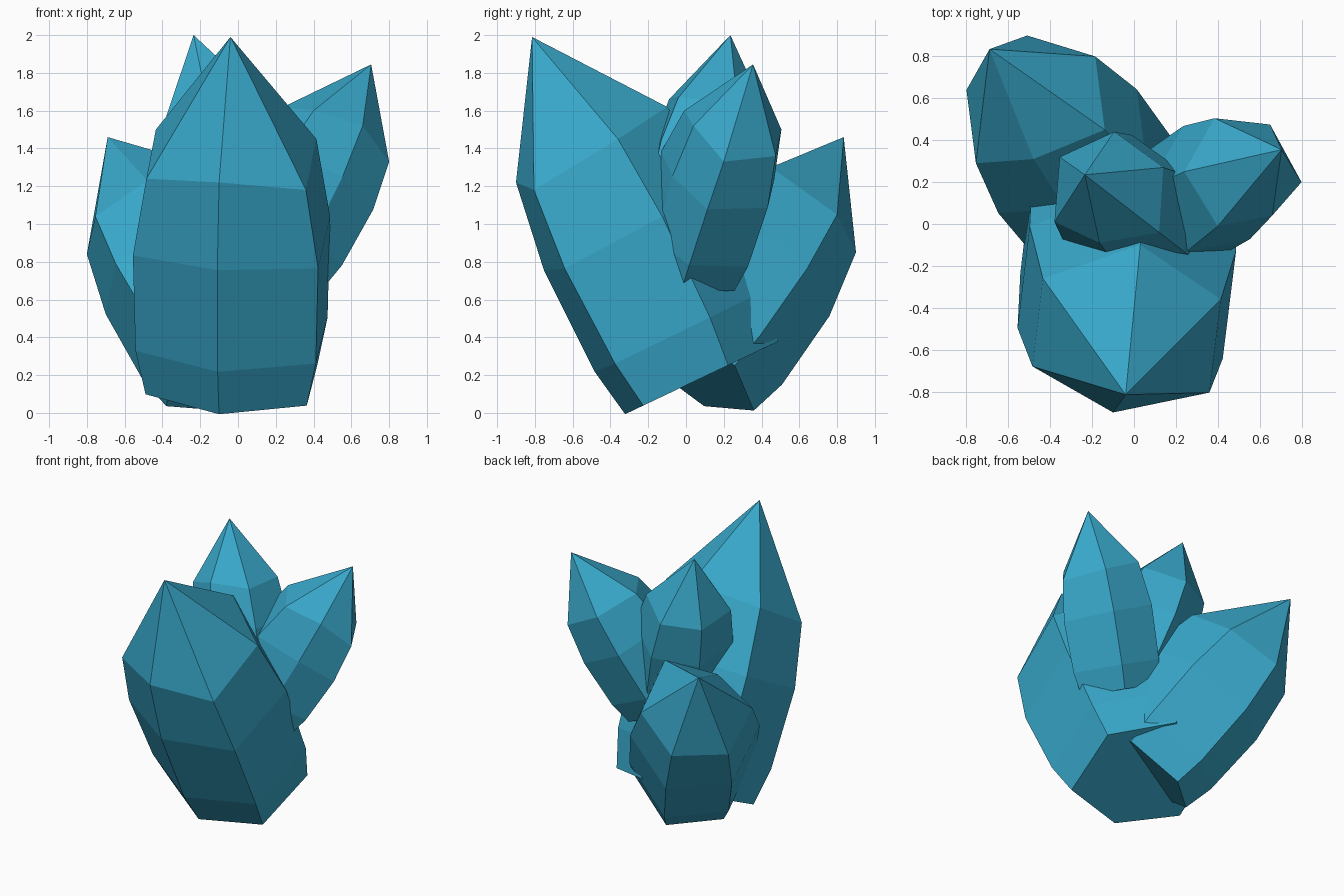
import bpy, bmesh
from mathutils import Vector

if "Cube" in bpy.data.objects:
    bpy.data.objects.remove(bpy.data.objects["Cube"])

crystal_mat = bpy.data.materials.new("crystal_blue")
crystal_mat.diffuse_color = (0.04, 0.39, 0.59, 1)
crystal_mat.use_nodes = True
crystal_mat.node_tree.nodes["Principled BSDF"].inputs["Base Color"].default_value = crystal_mat.diffuse_color

# Shared crystal profile: (fraction of the length, scale of the shoulder section)
PROFILE = [(0.0, 1.01), (0.135, 1.13), (0.433, 1.16), (0.672, 1.0)]


def crystal(name, base, apex, shoulder):
    """Six-sided crystal from its base centre, tip and shoulder corners."""
    base, apex = Vector(base), Vector(apex)
    axis = apex - base
    top = PROFILE[-1][0]
    centre = base + axis * top
    # spokes square to the axis, plus the uneven height of each shoulder corner
    spokes, lifts = [], []
    for corner in shoulder:
        d = Vector(corner) - centre
        flat = -(axis.x * d.x + axis.y * d.y) / axis.z
        spokes.append(Vector((d.x, d.y, flat)))
        lifts.append(Vector((0, 0, d.z - flat)))
    bm = bmesh.new()
    rings = [[bm.verts.new(base + axis * t + s * k + h * (t / top) ** 1.5)
              for s, h in zip(spokes, lifts)] for t, k in PROFILE]
    tip = bm.verts.new(apex)
    n = len(shoulder)
    for i in range(n):
        j = (i + 1) % n
        for lo, hi in zip(rings, rings[1:]):
            bm.faces.new((lo[i], lo[j], hi[j], hi[i]))
        bm.faces.new((rings[-1][i], rings[-1][j], tip))
    bm.faces.new(rings[0][::-1])
    bmesh.ops.recalc_face_normals(bm, faces=bm.faces)
    mesh = bpy.data.meshes.new(name)
    bm.to_mesh(mesh)
    bm.free()
    mesh.materials.append(crystal_mat)
    obj = bpy.data.objects.new(name, mesh)
    bpy.context.collection.objects.link(obj)
    return obj


# Large crystal leaning to the front
crystal("front_crystal", (-0.04, 0.05, 0.17), (-0.04, -0.815, 1.99),
        [(-0.10, -0.90, 1.22), (0.36, -0.805, 1.18), (0.415, -0.36, 1.45),
         (0.03, -0.10, 1.62), (-0.435, -0.26, 1.50), (-0.485, -0.68, 1.24)])
# Medium crystal leaning back and left
crystal("back_left_crystal", (-0.06, 0.025, 0.25), (-0.69, 0.835, 1.46),
        [(-0.51, 0.90, 0.85), (-0.80, 0.64, 0.84), (-0.755, 0.29, 1.04),
         (-0.48, 0.31, 1.23), (-0.14, 0.45, 1.30), (-0.185, 0.80, 1.05)])
# Small crystal leaning right
crystal("right_crystal", (0.175, 0.025, 0.775), (0.705, 0.355, 1.845),
        [(0.80, 0.20, 1.33), (0.65, 0.475, 1.36), (0.385, 0.505, 1.50),
         (0.24, 0.25, 1.62), (0.40, -0.01, 1.60), (0.66, 0.04, 1.52)])
# Small upright crystal in the middle
crystal("middle_crystal", (0.10, -0.02, 0.84), (-0.235, 0.235, 2.0),
        [(-0.355, 0.32, 1.53), (-0.095, 0.44, 1.55), (0.14, 0.27, 1.65),
         (0.12, -0.04, 1.67), (-0.165, -0.09, 1.66), (-0.38, 0.01, 1.57)])
